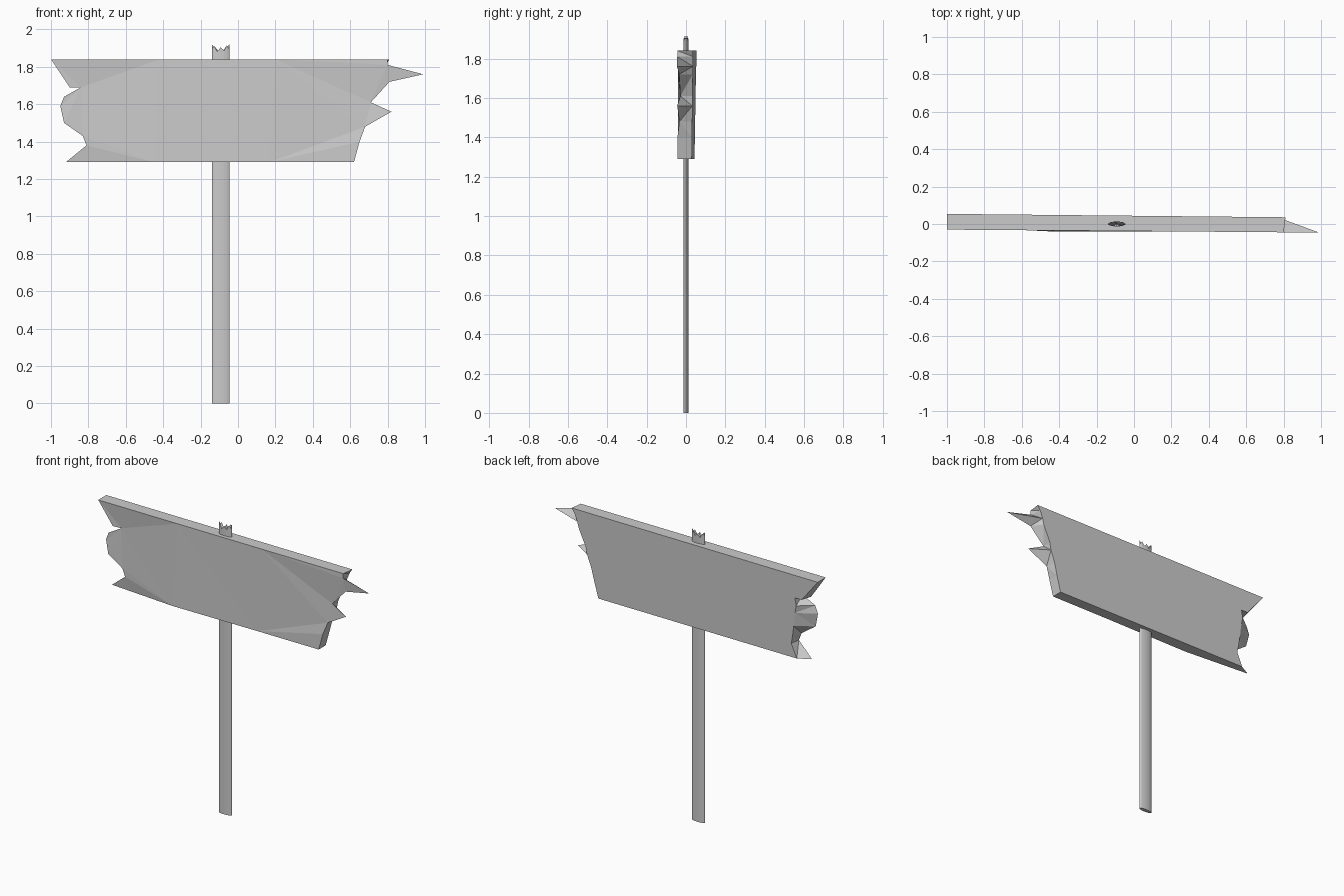
import bpy, bmesh, math

if "Cube" in bpy.data.objects:
    bpy.data.objects.remove(bpy.data.objects["Cube"])


def finish(bm, name):
    bmesh.ops.recalc_face_normals(bm, faces=bm.faces[:])
    bmesh.ops.triangulate(bm, faces=[f for f in bm.faces if len(f.verts) > 3])
    me = bpy.data.meshes.new(name)
    bm.to_mesh(me)
    bm.free()
    ob = bpy.data.objects.new(name, me)
    bpy.context.collection.objects.link(ob)
    return ob


# Splintered board: front outline (x, z), front depth offset, back x
outline = [
    (-1.00, 1.84, 0.00, -1.00), (-0.42, 1.84, 0.0, -0.42), (0.20, 1.84, 0.0, 0.20),
    (0.80, 1.84, 0.00, 0.81), (0.80, 1.81, 0.00, 0.79), (0.99, 1.76, 0.00, 0.77),
    (0.81, 1.72, 0.01, 0.76), (0.71, 1.61, 0.015, 0.71), (0.82, 1.56, 0.00, 0.70),
    (0.68, 1.48, 0.01, 0.67), (0.65, 1.40, 0.00, 0.65), (0.62, 1.29, 0.00, 0.62),
    (0.17, 1.29, 0.00, 0.17), (-0.45, 1.29, -0.005, -0.45),
    (-0.92, 1.29, 0.03, -0.84), (-0.81, 1.38, 0.01, -0.80), (-0.83, 1.43, 0.01, -0.81),
    (-0.93, 1.50, 0.005, -0.82), (-0.95, 1.59, 0.01, -0.83), (-0.93, 1.64, 0.01, -0.84),
    (-0.84, 1.69, 0.015, -0.83), (-0.90, 1.69, 0.01, -0.88),
]
bm = bmesh.new()
front = [bm.verts.new((x, -0.038 - 0.008 * x + d, z)) for x, z, d, xb in outline]
back = [bm.verts.new((xb, 0.044 - 0.010 * xb - 0.016 * (1.84 - z), z))
        for x, z, d, xb in outline]
n = len(outline)
for i in range(n):
    j = (i + 1) % n
    bm.faces.new((front[i], front[j], back[j], back[i]))
# left, middle and right panels of each broad face
panels = [[0, 1] + list(range(13, n)), [1, 2, 12, 13], list(range(2, 13))]
for ring in (front, back):
    for p in panels:
        bm.faces.new([ring[i] for i in p])
finish(bm, "sign_board")

# Flat oval post with a splintered top
sides = 16
bm = bmesh.new()
low, high = [], []
tips = [1.92, 1.895, 1.915, 1.885, 1.905, 1.88, 1.91, 1.90]
for i in range(sides):
    a = 2 * math.pi * i / sides
    x, y = -0.0925 + 0.0475 * math.cos(a), 0.013 * math.sin(a)
    low.append(bm.verts.new((x, y, 0)))
    high.append(bm.verts.new((x, y, tips[min(i, sides - i) % len(tips)])))
core = bm.verts.new((-0.0925, 0, 1.87))
bm.faces.new(low)
for i in range(sides):
    j = (i + 1) % sides
    bm.faces.new((low[i], low[j], high[j], high[i]))
    bm.faces.new((high[i], high[j], core))
finish(bm, "post")
